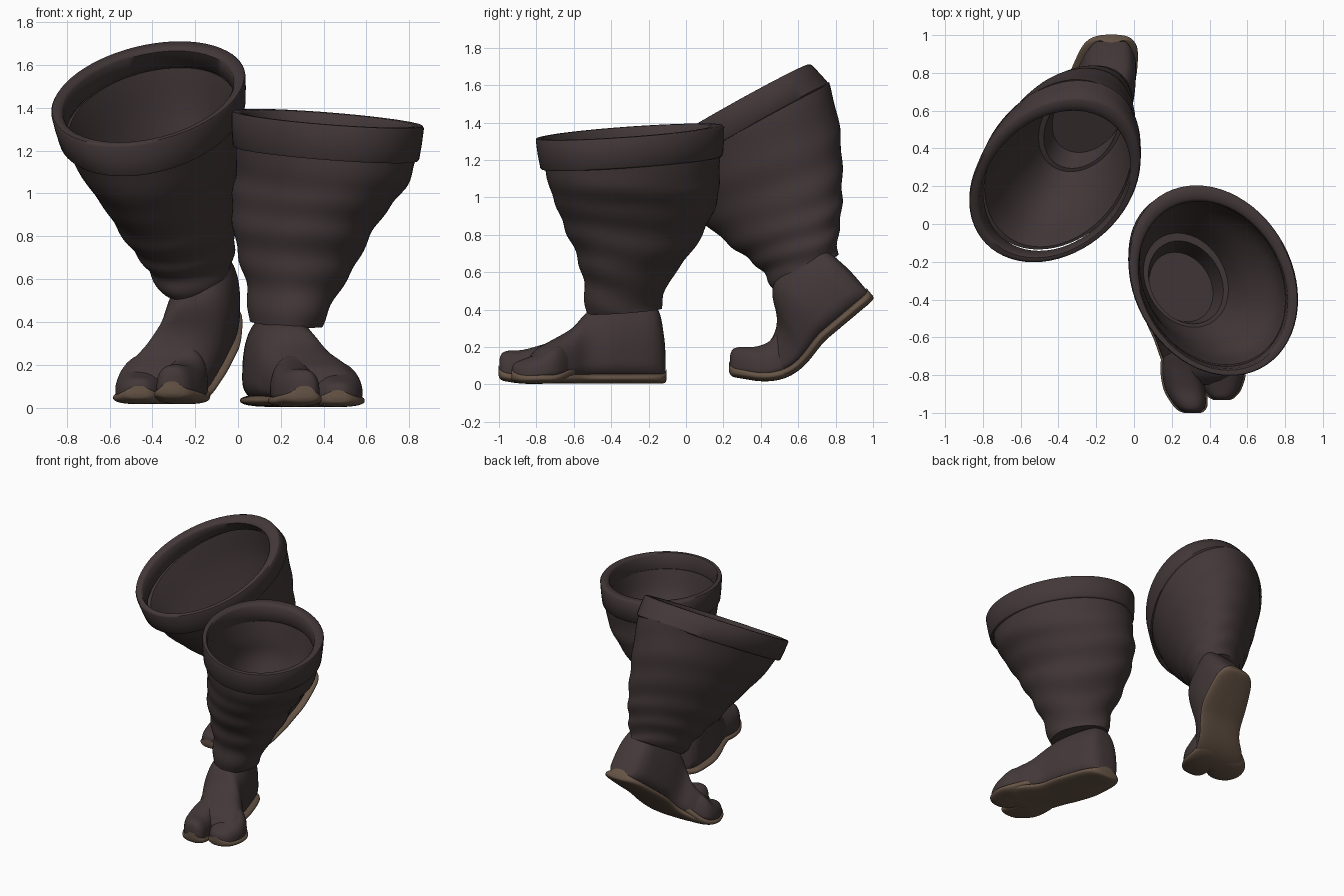
import bpy, bmesh, math
from mathutils import Vector

if "Cube" in bpy.data.objects:
    bpy.data.objects.remove(bpy.data.objects["Cube"])


def make_material(name, rgb):
    mat = bpy.data.materials.new(name)
    mat.use_nodes = True
    mat.diffuse_color = (*rgb, 1)
    mat.node_tree.nodes["Principled BSDF"].inputs["Base Color"].default_value = (*rgb, 1)
    return mat


LEATHER = make_material("dark brown leather", (0.056, 0.039, 0.040))
SOLE = make_material("tan sole", (0.135, 0.09, 0.062))
SEGS = 64
ANGLES = [2 * math.pi * i / SEGS for i in range(SEGS)]


def loft(name, rings, mat, wrap=False):
    """Skin a row of rings; either cap the ends or join last to first."""
    bm = bmesh.new()
    rows = [[bm.verts.new(p) for p in ring] for ring in rings]
    pairs = list(zip(rows, rows[1:]))
    if wrap:
        pairs.append((rows[-1], rows[0]))
    else:
        bm.faces.new(rows[0])
        bm.faces.new(rows[-1])
    for a, b in pairs:
        for i in range(SEGS):
            j = (i + 1) % SEGS
            bm.faces.new((a[i], a[j], b[j], b[i]))
    bmesh.ops.recalc_face_normals(bm, faces=bm.faces)
    mesh = bpy.data.meshes.new(name)
    bm.to_mesh(mesh)
    bm.free()
    mesh.materials.append(mat)
    obj = bpy.data.objects.new(name, mesh)
    bpy.context.collection.objects.link(obj)
    bpy.ops.object.select_all(action="DESELECT")
    obj.select_set(True)
    bpy.context.view_layer.objects.active = obj
    bpy.ops.object.shade_smooth_by_angle(angle=math.radians(50))


def spline(keys, steps):
    """Catmull-Rom interpolation of equal-length tuples."""
    out = []
    for i in range(len(keys) - 1):
        a, b, c, d = (keys[min(max(i + k, 0), len(keys) - 1)] for k in (-1, 0, 1, 2))
        for s in range(steps):
            t = s / steps
            out.append(tuple(
                q + 0.5 * t * (r - p + t * (2 * p - 5 * q + 4 * r - w + t * (3 * (q - r) + w - p)))
                for p, q, r, w in zip(a, b, c, d)))
    return out + [keys[-1]]


# ---- legs of the boots: rings of centre x, y, z and half widths x, y ----
def leg_ring(key, pose, scale=1.0, fold=None):
    cx, cy, cz, hx, hy = key
    lean, zx, zy = pose
    # inner rings sit forward, so the wall is thickest at the back
    forward = 0.4 * hy * max(0, 1 - scale)
    pts = []
    for t in ANGLES:
        k = scale
        if fold is not None:
            # slanting cloth folds, tightest around the ankle
            low = (1 - fold) ** 2
            k += (0.006 + 0.03 * low) * math.sin(32 * fold + 2.2 * math.sin(t + 0.8)
                                               + 0.9 * math.sin(2 * t))
            k += 0.007 * math.sin(3 * t + 9 * fold)
        dx, dy = k * hx * math.cos(t + lean), k * hy * math.sin(t) - forward
        pts.append(Vector((cx + dx, cy + dy, cz + zx * dx + zy * dy)))
    return pts


def build_leg(side, keys, cuff, pose, floor):
    outer = spline(keys, 7)
    n = len(outer) - 1
    rings = [leg_ring(k, pose, 1, i / n) for i, k in enumerate(outer)]
    # lining thickens on its way down to a stepped floor
    lining = spline(keys[floor:], 4)[::-1]
    rings += [leg_ring(k, pose, 0.93 - 0.12 * i / len(lining)) for i, k in enumerate(lining)]
    rings += [leg_ring(keys[floor], pose, 0.72), leg_ring(keys[floor - 1], pose, 0.8)]
    loft(side + "_boot_leg", rings, LEATHER)

    # folded cuff around the opening
    bottom, top = (Vector(k) for k in cuff)
    profile = [(0, 0.95), (0, 0.985), (0.05, 1.0), (0.5, 1.004), (0.94, 1.0),
               (1, 0.985), (1.01, 0.94), (1, 0.9), (0.92, 0.88), (0.3, 0.885)]
    loft(side + "_cuff", [leg_ring(bottom.lerp(top, h), pose, s) for h, s in profile],
         LEATHER, wrap=True)


build_leg("left",
          [(.22, -.335, .39, .17, .20), (.25, -.315, .54, .21, .23),
           (.275, -.275, .69, .275, .305), (.30, -.26, .84, .325, .38),
           (.345, -.255, .97, .37, .43), (.395, -.275, 1.09, .405, .455),
           (.41, -.29, 1.24, .425, .475)],
          [(.41, -.29, 1.185, .435, .488), (.42, -.30, 1.35, .45, .505)],
          (0.2, -0.065, 0.06), 2)
build_leg("right",
          [(-.205, .64, .595, .165, .17), (-.22, .62, .69, .2, .195),
           (-.245, .59, .79, .235, .24), (-.28, .54, .90, .275, .295),
           (-.32, .48, 1.04, .315, .355), (-.36, .40, 1.19, .37, .415),
           (-.40, .31, 1.36, .42, .45)],
          [(-.40, .305, 1.34, .435, .465), (-.42, .23, 1.47, .455, .435)],
          (-0.25, 0.05, 0.55), 3)


# ---- feet: stations of y, centre x, half width, bottom, top ----
FOOT = {
    "foot": [(-.11, .15, .04, .04, .17), (-.118, .15, .08, .025, .26), (-.145, .155, .115, .02, .39),
             (-.21, .165, .145, .02, .43), (-.38, .20, .17, .02, .43), (-.52, .24, .165, .02, .39),
             (-.61, .295, .18, .02, .30), (-.72, .355, .20, .02, .235), (-.80, .37, .18, .02, .19),
             (-.85, .37, .12, .03, .13)],
    "big_toe": [(-.57, .29, .04, .07, .19), (-.66, .265, .095, .025, .245), (-.76, .255, .105, .02, .215),
                (-.87, .27, .105, .02, .185), (-.95, .295, .085, .03, .18), (-.985, .305, .06, .04, .165),
                (-.998, .31, .03, .06, .13)],
    "small_toes": [(-.58, .37, .05, .07, .18), (-.68, .425, .125, .025, .22), (-.78, .46, .122, .02, .17),
                   (-.87, .465, .095, .02, .135), (-.915, .465, .06, .03, .115), (-.93, .465, .03, .04, .09)],
}
BALL, BEND = -0.75, math.radians(40)


def place(side, x, y, z):
    """Left foot stays flat; the right one is mirrored with its heel lifted."""
    if side == "left":
        return Vector((x, y, z))
    s = 1.05 * (y - BALL)
    t = min(max((s + 0.2) / 0.55, 0), 1)
    a = BEND * t * t * (3 - 2 * t)
    return Vector((0.03 * t - x, 0.495 + s * math.cos(a) - z * math.sin(a),
                   0.02 + s * math.sin(a) + z * math.cos(a)))


def power(v, e):
    return math.copysign(abs(v) ** e, v)


def foot_ring(side, station, belly):
    y, cx, hw, low, high = station
    pts = []
    for t in ANGLES:
        u = power(math.sin(t), 0.8)
        h = belly + (1 - belly) * u if u > 0 else belly * (1 + u)
        pts.append(place(side, cx + hw * power(math.cos(t), 0.8), y, low + (high - low) * h))
    return pts


for side in ("left", "right"):
    for part, stations in FOOT.items():
        path = spline(stations, 5)
        loft(f"{side}_{part}", [foot_ring(side, s, 0.28) for s in path], LEATHER)
        # sole slab follows the outline, a little wider and longer
        middle = (path[0][0] + path[-1][0]) / 2
        slab = [(middle + (y - middle) * 1.015, cx, hw + 0.01, low - 0.016, low + 0.042)
                for y, cx, hw, low, high in path]
        loft(f"{side}_{part}_sole", [foot_ring(side, s, 0.5) for s in slab], SOLE)
